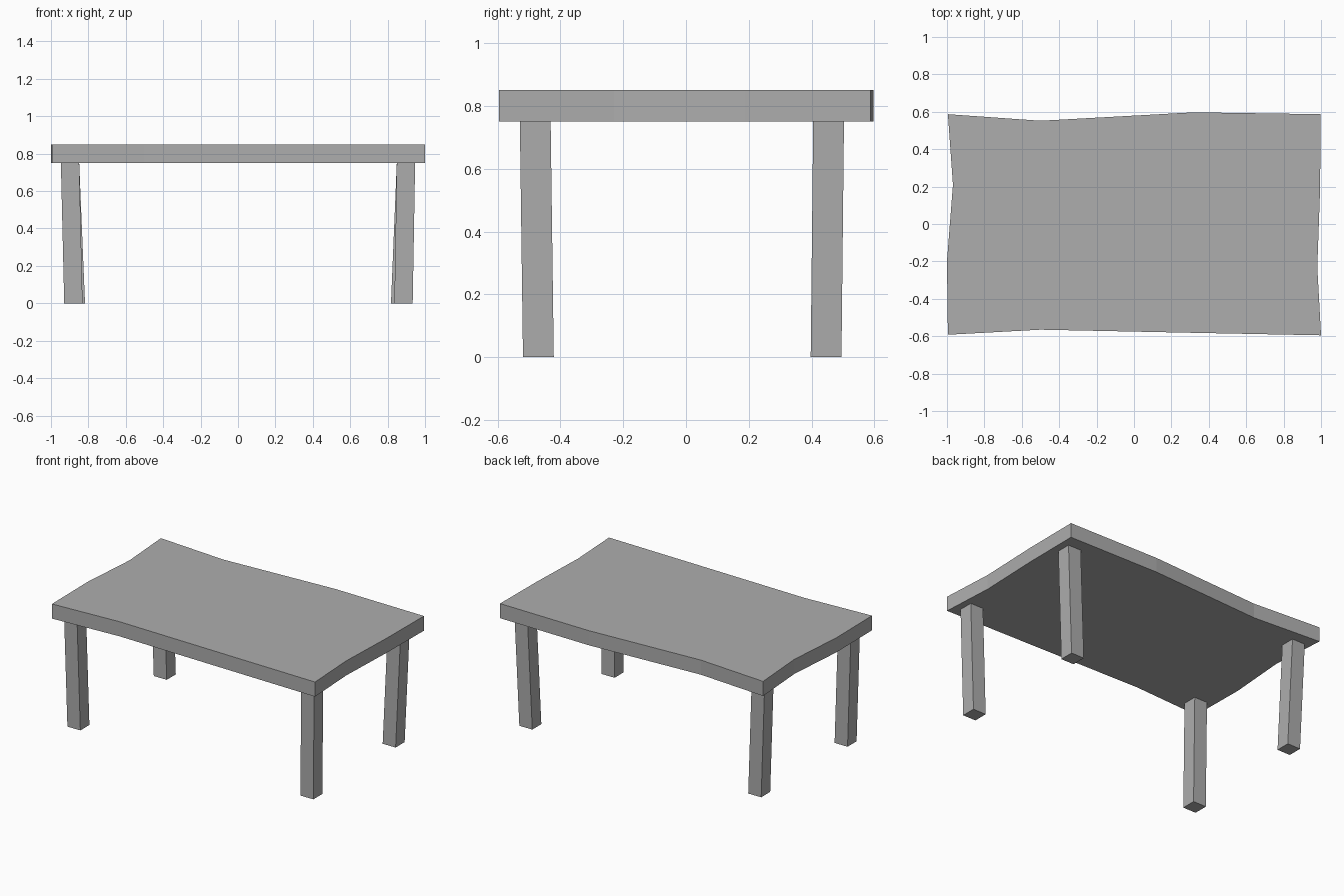
import bpy
import bmesh

if "Cube" in bpy.data.objects:
    bpy.data.objects.remove(bpy.data.objects["Cube"])

# One plain grey for the whole table
grey = bpy.data.materials.new("plain grey")
grey.diffuse_color = (0.42, 0.42, 0.42, 1)
grey.use_nodes = True
grey.node_tree.nodes["Principled BSDF"].inputs["Base Color"].default_value = grey.diffuse_color


def loft(name, bottom, top, z0, z1):
    """Solid between two matching outlines, counter-clockwise from above."""
    bm = bmesh.new()
    lo = [bm.verts.new((x, y, z0)) for x, y in bottom]
    hi = [bm.verts.new((x, y, z1)) for x, y in top]
    bm.faces.new(lo[::-1])
    bm.faces.new(hi)
    n = len(lo)
    for i in range(n):
        j = (i + 1) % n
        bm.faces.new((lo[i], lo[j], hi[j], hi[i]))
    mesh = bpy.data.meshes.new(name)
    bm.to_mesh(mesh)
    bm.free()
    mesh.materials.append(grey)
    obj = bpy.data.objects.new(name, mesh)
    bpy.context.collection.objects.link(obj)
    return obj


def square(x, y, half=0.049):
    return [(x - half, y - half), (x + half, y - half),
            (x + half, y + half), (x - half, y + half)]


# Uneven, hand-hewn table top
outline = [(-0.995, -0.592), (-0.5, -0.565), (0.33, -0.582), (1.0, -0.595),
           (0.98, -0.23), (0.995, 0.19), (0.998, 0.587), (0.32, 0.597),
           (-0.5, 0.552), (-0.995, 0.587), (-0.968, 0.21), (-1.0, -0.2)]
loft("table_top", outline, outline, 0.75, 0.85)

# Legs leaning inwards: foot centre, then top centre
legs = {
    "front_left_leg": ((-0.88, -0.47), (-0.898, -0.48)),
    "front_right_leg": ((0.885, -0.47), (0.898, -0.48)),
    "back_left_leg": ((-0.867, 0.446), (-0.898, 0.454)),
    "back_right_leg": ((0.867, 0.446), (0.898, 0.454)),
}
for name, (foot, head) in legs.items():
    loft(name, square(*foot), square(*head), 0, 0.75)
